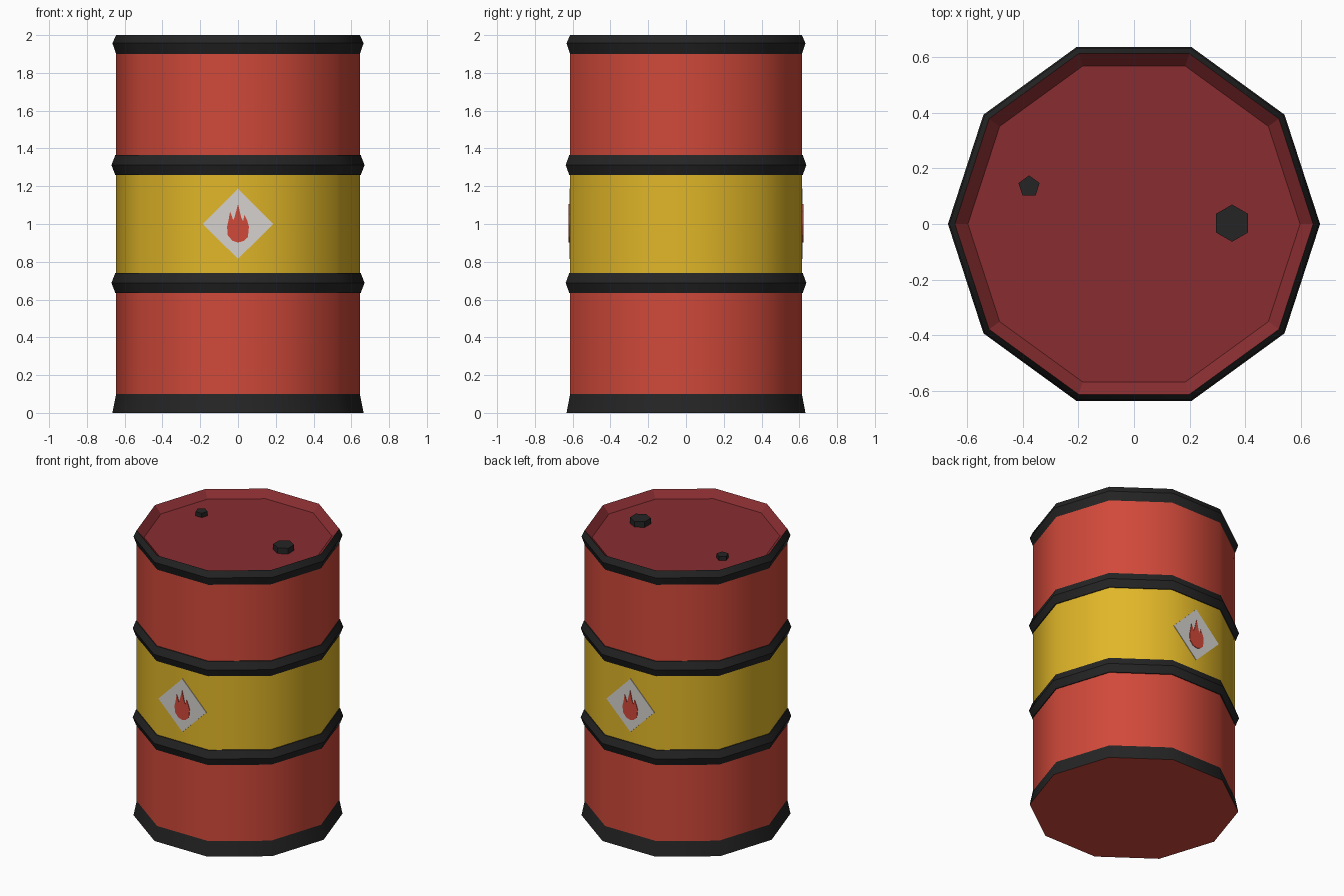
import bpy, bmesh, math

if "Cube" in bpy.data.objects:
    bpy.data.objects.remove(bpy.data.objects["Cube"])

SIDES = 10
R = 0.645


def material(name, rgb):
    m = bpy.data.materials.new(name)
    m.diffuse_color = (*rgb, 1)
    m.use_nodes = True
    m.node_tree.nodes["Principled BSDF"].inputs["Base Color"].default_value = m.diffuse_color
    return m


RED = material("barrel red", (0.63, 0.066, 0.042))
YELLOW = material("band yellow", (0.75, 0.47, 0.021))
BLACK = material("hoop black", (0.018, 0.018, 0.018))
LID = material("lid dark red", (0.25, 0.027, 0.031))
WHITE = material("label white", (0.66, 0.64, 0.61))


def finish(name, bm, mats, smooth=False):
    mesh = bpy.data.meshes.new(name)
    bm.to_mesh(mesh)
    bm.free()
    for m in mats:
        mesh.materials.append(m)
    ob = bpy.data.objects.new(name, mesh)
    bpy.context.collection.objects.link(ob)
    if smooth:
        bpy.ops.object.select_all(action='DESELECT')
        ob.select_set(True)
        bpy.context.view_layer.objects.active = ob
        bpy.ops.object.shade_smooth_by_angle(angle=math.radians(40))
    return ob


def lathe(name, profile, mats, smooth=False, cap_end=False, cap_start=False,
          sides=SIDES, centre=(0, 0), turn=0.0, rule=None):
    """Spin (radius, z) points; listing them upwards makes faces point outwards."""
    bm = bmesh.new()
    rings = []
    for r, z in profile:
        angles = [turn + 2 * math.pi * i / sides for i in range(sides)]
        rings.append([bm.verts.new((centre[0] + r * math.cos(a),
                                    centre[1] + r * math.sin(a), z)) for a in angles])
    for lo, hi in zip(rings, rings[1:]):
        for i in range(sides):
            j = (i + 1) % sides
            bm.faces.new((lo[i], lo[j], hi[j], hi[i]))
    if cap_end:
        bm.faces.new(rings[-1])
    if cap_start:
        bm.faces.new(rings[0][::-1])
    if rule:
        for f in bm.faces:
            f.material_index = rule(f.calc_center_median().z)
    return finish(name, bm, mats, smooth)


# Drum wall: red with a yellow middle band
lathe("drum_wall", [(R, 0.10), (R, 0.69), (R, 1.31), (R, 1.90)], [RED, YELLOW],
      smooth=True, rule=lambda z: 1 if 0.69 < z < 1.31 else 0)

# Base plate
lathe("base_plate", [(0.665, 0)], [RED], cap_start=True)

# Black hoops
lathe("bottom_hoop", [(0.665, 0), (R, 0.10)], [BLACK], smooth=True)
for name, z in (("lower_hoop", 0.688), ("upper_hoop", 1.312)):
    lathe(name, [(R, z - 0.053), (0.65, z - 0.052), (0.67, z), (0.65, z + 0.052),
                 (R, z + 0.053)], [BLACK], smooth=True)
lathe("top_hoop", [(R, 1.90), (0.665, 1.957), (R, 2.0)], [BLACK], smooth=True)

# Recessed lid
lathe("lid", [(R, 2.0), (0.598, 1.95)], [LID], cap_end=True)

# Filler caps
lathe("large_cap", [(0.067, 1.95), (0.067, 1.99)], [BLACK], cap_end=True,
      sides=6, centre=(0.353, 0.003), turn=math.pi / 2)
lathe("small_cap", [(0.04, 1.95), (0.04, 1.98)], [BLACK], cap_end=True,
      sides=5, centre=(-0.378, 0.135), turn=math.pi / 2)


def plate(name, outline, near, far, mat, side):
    """Thin plate on the front (side=1) or back (side=-1) of the drum."""
    bm = bmesh.new()
    back = [bm.verts.new((side * x, -side * near, z)) for x, z in outline]
    front = [bm.verts.new((side * x, -side * far, z)) for x, z in outline]
    bm.faces.new(front)
    n = len(outline)
    for i in range(n):
        j = (i + 1) % n
        bm.faces.new((back[i], back[j], front[j], front[i]))
    bmesh.ops.triangulate(bm, faces=[f for f in bm.faces if len(f.verts) > 4])
    finish(name, bm, [mat])


# Warning labels, front and back (counter-clockwise outlines)
DIAMOND = [(0, 0.815), (0.186, 1.0), (0, 1.188), (-0.186, 1.0)]
FLAME = [(0, 0.902), (0.03, 0.91), (0.052, 0.93), (0.058, 0.985), (0.05, 1.015),
         (0.034, 1.05), (0.027, 1.015), (0.017, 1.035), (0, 1.106), (-0.017, 1.04),
         (-0.025, 1.02), (-0.042, 1.066), (-0.05, 1.02), (-0.058, 0.985),
         (-0.054, 0.94), (-0.03, 0.912)]
FLAT = R * math.cos(math.pi / SIDES)
for side, where in ((1, "front"), (-1, "back")):
    plate(where + "_label", DIAMOND, FLAT, FLAT + 0.004, WHITE, side)
    plate(where + "_flame", FLAME, FLAT + 0.004, FLAT + 0.008, RED, side)
